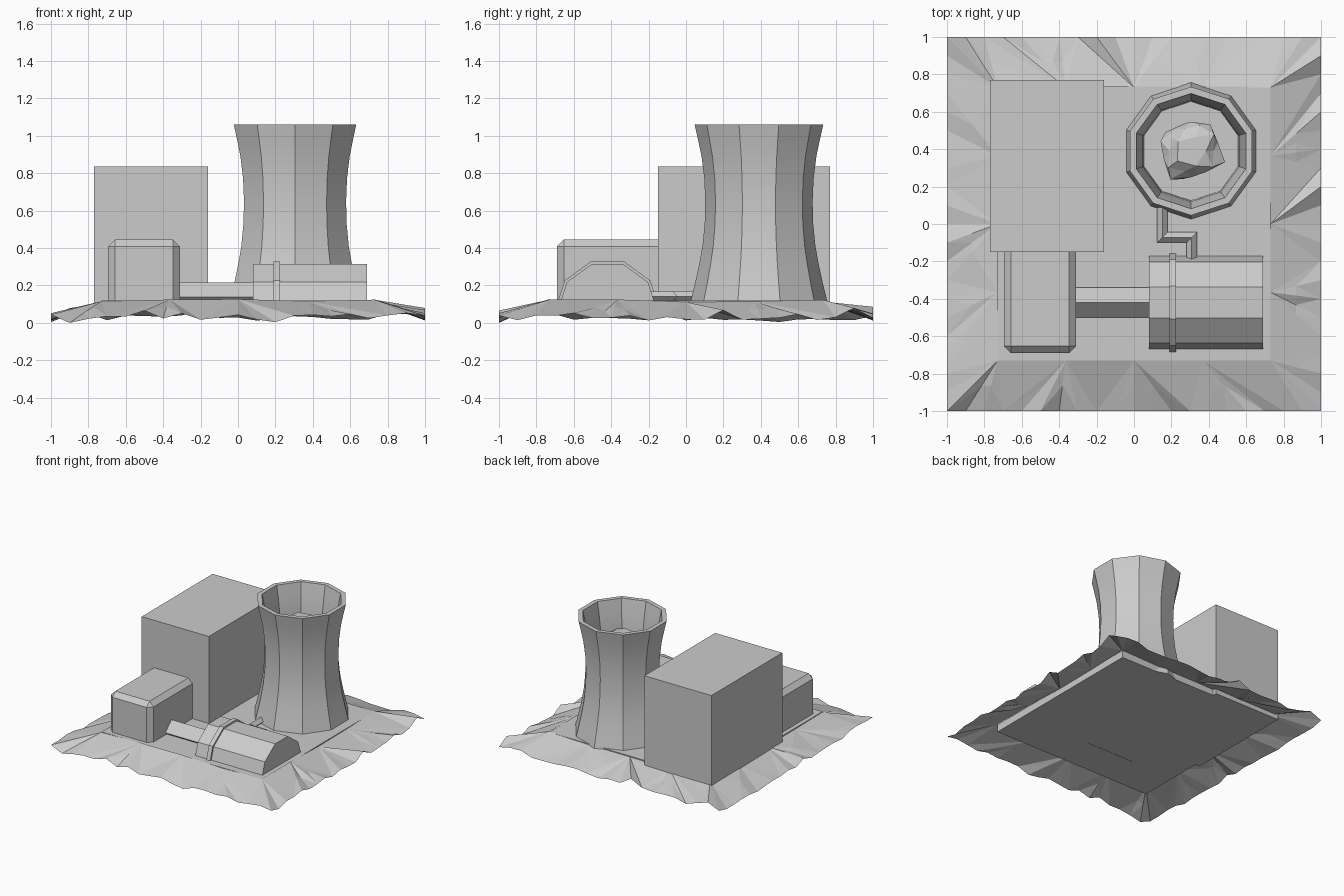
import bpy, bmesh, math, random
from mathutils import Vector

random.seed(7)
if "Cube" in bpy.data.objects:
    bpy.data.objects.remove(bpy.data.objects["Cube"], do_unlink=True)

GREY = (0.6, 0.6, 0.6, 1)
concrete = bpy.data.materials.new("concrete_grey")
concrete.use_nodes = True
concrete.diffuse_color = GREY
concrete.node_tree.nodes["Principled BSDF"].inputs["Base Color"].default_value = GREY

BASE, GROUND = 0.06, 0.12


def finish(name, bm, recalc=True):
    if recalc:
        bmesh.ops.recalc_face_normals(bm, faces=bm.faces)
    mesh = bpy.data.meshes.new(name)
    bm.to_mesh(mesh)
    bm.free()
    obj = bpy.data.objects.new(name, mesh)
    bpy.context.collection.objects.link(obj)
    mesh.materials.append(concrete)
    return obj


def block(name, low, high, bevel=0):
    bm = bmesh.new()
    bmesh.ops.create_cube(bm, size=1)
    for v in bm.verts:
        v.co = [(a + b) / 2 + c * (b - a) for a, b, c in zip(low, high, v.co)]
    obj = finish(name, bm)
    if bevel:
        mod = obj.modifiers.new("chamfer", "BEVEL")
        mod.width, mod.segments = bevel, 1
    return obj


def skin(name, rings, caps=True):
    """Join closed rings of points with quads."""
    bm = bmesh.new()
    loops = [[bm.verts.new(p) for p in ring] for ring in rings]
    for a, b in zip(loops, loops[1:]):
        for i in range(len(a)):
            j = (i + 1) % len(a)
            bm.faces.new((a[i], a[j], b[j], b[i]))
    if caps:
        bm.faces.new(loops[0])
        bm.faces.new(loops[-1])
    return finish(name, bm)


def prism_x(name, section, x0, x1):
    return skin(name, [[(x, y, z) for y, z in section] for x in (x0, x1)])


# Ground slab and main buildings
block("ground_slab", (-0.73, -0.73, BASE), (0.73, 0.735, GROUND))
block("reactor_building", (-0.77, -0.15, BASE), (-0.16, 0.77, 0.835))
block("annex_building", (-0.695, -0.69, BASE), (-0.31, -0.1, 0.445), 0.037)


# Turbine hall: upper half of a ten-sided drum, with a raised rib
def half_drum(radius):
    angles = [0] + [math.radians(36 * k) for k in range(1, 5)] + [math.pi]
    return [(-0.42 + radius * math.cos(a), BASE + radius * math.sin(a)) for a in angles]


prism_x("turbine_hall", half_drum(0.268), 0.08, 0.69)
prism_x("turbine_hall_rib", half_drum(0.283), 0.19, 0.225)

# Diamond-section duct between annex and turbine hall
duct = [(-0.42 + 0.08 * a, 0.137 + 0.078 * b) for a, b in ((1, 0), (0, 1), (-1, 0), (0, -1))]
prism_x("connecting_duct", duct, -0.33, 0.1)

# Bent diamond-section pipe from tower to turbine hall
path = [Vector(p) for p in ((0.152, 0.12), (0.152, -0.072), (0.308, -0.072), (0.308, -0.2))]
sides = [Vector((d.y, -d.x)).normalized() for d in (b - a for a, b in zip(path, path[1:]))]
miters = [sides[0]] + [a + b for a, b in zip(sides, sides[1:])] + [sides[-1]]
rings = []
for p, m in zip(path, miters):
    l, r = p + m * 0.028, p - m * 0.028
    rings.append([(l.x, l.y, 0.14), (p.x, p.y, 0.168), (r.x, r.y, 0.14), (p.x, p.y, 0.112)])
skin("cooling_pipe", rings)

# Cooling tower: ten-sided waisted shell with an inner wall and floor
CX, CY = 0.305, 0.39
shell = [(0.377, BASE), (0.364, 0.12), (0.342, 0.21), (0.32, 0.31), (0.302, 0.41),
         (0.29, 0.53), (0.287, 0.65), (0.292, 0.77), (0.307, 0.89), (0.326, 0.98),
         (0.344, 1.06), (0.308, 1.06), (0.286, 0.95), (0.27, 0.84), (0.265, 0.74)]
tower = skin("cooling_tower", [
    [(CX + r * math.sin(math.tau * k / 10), CY + r * math.cos(math.tau * k / 10), z)
     for k in range(10)] for r, z in shell])
bpy.ops.object.select_all(action="DESELECT")
tower.select_set(True)
bpy.context.view_layer.objects.active = tower
bpy.ops.object.shade_smooth_by_angle(angle=math.radians(30))

# Crumpled vapour inside the tower mouth
bm = bmesh.new()
bmesh.ops.create_icosphere(bm, subdivisions=2, radius=1)
for v in bm.verts:
    k = random.uniform(0.72, 1.12)
    v.co = (CX + v.co.x * k * 0.18, CY + v.co.y * k * 0.18, 0.84 + v.co.z * k * 0.1)
finish("vapour", bm)

# Rough terrain skirt falling away from the slab
INNER, STEPS, SPAN = 0.73, 20, 5


def rim_point(side, t, half, z):
    """Point at fraction t along one side of a square."""
    x, y = half * (2 * t - 1), -half
    for _ in range(side):
        x, y = -y, x
    return x, y, z


bm = bmesh.new()
outer, inner = [], []
for side in range(4):
    for i in range(STEPS):
        z = random.uniform(0.012, 0.052)
        if i % 7 == 5:
            z = random.uniform(0, 0.09)
        outer.append(bm.verts.new(rim_point(side, i / STEPS, 1, z)))
    for i in range(STEPS // SPAN):
        z = random.uniform(0.105, 0.128)
        inner.append(bm.verts.new(rim_point(side, i * SPAN / STEPS, INNER, z)))
outer[1].co.z = 0
n, m = len(outer), len(inner)
for i in range(n):
    j = ((i + SPAN // 2) // SPAN) % m
    nxt = ((i + 1 + SPAN // 2) // SPAN) % m
    a, b = outer[i], outer[(i + 1) % n]
    bm.faces.new((a, b, inner[j]))
    if nxt != j:
        bm.faces.new((b, inner[nxt], inner[j]))
# Break the slope into irregular facets
long_edges = [e for e in bm.edges if not e.is_boundary and random.random() < 0.35]
cut = bmesh.ops.subdivide_edges(bm, edges=long_edges, cuts=1)
for v in cut["geom_inner"]:
    if isinstance(v, bmesh.types.BMVert):
        v.co.z += random.uniform(-0.012, 0.014)
bmesh.ops.triangulate(bm, faces=bm.faces)
finish("terrain_skirt", bm, False)
